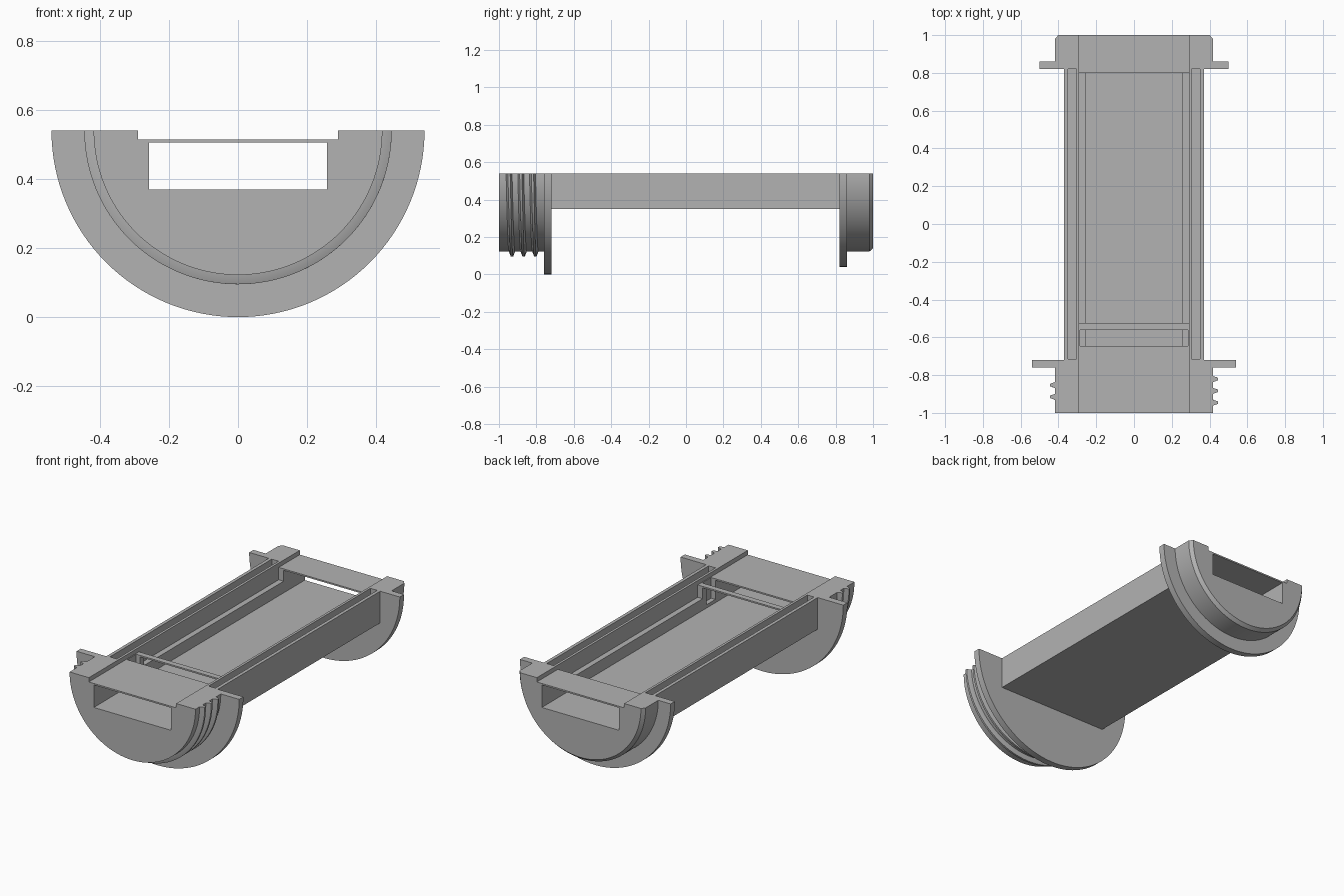
import bpy, bmesh, math

cube = bpy.data.objects.get("Cube")
if cube:
    bpy.data.objects.remove(cube, do_unlink=True)

AXIS = 0.54   # height of the split plane, where the round ends are centred
DRUM = 0.418  # radius of the round ends

grey = bpy.data.materials.new("plain grey")
grey.use_nodes = True
grey.diffuse_color = (0.45, 0.45, 0.45, 1)
grey.node_tree.nodes["Principled BSDF"].inputs["Base Color"].default_value = (0.45, 0.45, 0.45, 1)


def finish(name, bm):
    bmesh.ops.recalc_face_normals(bm, faces=bm.faces)
    mesh = bpy.data.meshes.new(name)
    bm.to_mesh(mesh)
    bm.free()
    obj = bpy.data.objects.new(name, mesh)
    bpy.context.collection.objects.link(obj)
    mesh.materials.append(grey)
    return obj


def box(name, x, y, z):
    """Box from (low, high) pairs."""
    bm = bmesh.new()
    bmesh.ops.create_cube(bm, size=1)
    for v in bm.verts:
        v.co = [a + (b - a) * (c + 0.5) for (a, b), c in zip((x, y, z), v.co)]
    return finish(name, bm)


def drum(name, profile, sides=128):
    """Lathe (y, radius) points around the long axis."""
    bm = bmesh.new()
    rings = []
    for y, r in profile:
        rings.append([bm.verts.new((r * math.cos(t), y, AXIS + r * math.sin(t)))
                      for t in (2 * math.pi * i / sides for i in range(sides))])
    for a, b in zip(rings, rings[1:]):
        for i in range(sides):
            j = (i + 1) % sides
            bm.faces.new((a[i], a[j], b[j], b[i]))
    bm.faces.new(rings[0])
    bm.faces.new(rings[-1])
    return finish(name, bm)


def boolean(target, tool, operation):
    mod = target.modifiers.new(operation, 'BOOLEAN')
    mod.operation = operation
    mod.solver = 'EXACT'
    mod.object = tool
    bpy.context.view_layer.objects.active = target
    bpy.ops.object.modifier_apply(modifier=mod.name)
    bpy.data.objects.remove(tool, do_unlink=True)


def smooth(obj):
    bpy.ops.object.select_all(action='DESELECT')
    obj.select_set(True)
    bpy.context.view_layer.objects.active = obj
    bpy.ops.object.shade_smooth_by_angle(angle=math.radians(25))


# Solid body: long tray joined to the two flanged ends
body = box("half_shell_body", (-0.37, 0.37), (-0.74, 0.84), (0.35, 0.6))
boolean(body, drum("front_end", [(-1, DRUM), (-0.76, DRUM), (-0.76, 0.54), (-0.72, 0.54)]), 'UNION')
boolean(body, drum("back_end", [(0.82, 0.5), (0.86, 0.5), (0.86, DRUM),
                                (0.98, DRUM), (1, DRUM - 0.017)]), 'UNION')

# Cuts: split plane, lid channel, through passage, ledged cavity, plate slot, rail slots
cuts = [
    ((-1, 1), (-2, 2), (AXIS, 2)),
    ((-0.29, 0.29), (-2, 2), (0.514, 0.7)),
    ((-0.257, 0.257), (-2, 2), (0.37, 0.505)),
    ((-0.29, 0.29), (-0.525, 0.8), (0.44, 0.7)),
    ((-0.285, 0.285), (-0.645, -0.56), (0.39, 0.7)),
    ((0.305, 0.35), (-0.715, 0.82), (0.37, 0.7)),
    ((-0.35, -0.305), (-0.715, 0.82), (0.37, 0.7)),
]
for x, y, z in cuts:
    boolean(body, box("cutter", x, y, z), 'DIFFERENCE')
smooth(body)


# Screw thread ridges: each sweeps the lower half, advancing half a pitch
def thread(name, start, sweep, taper):
    bm = bmesh.new()
    steps = 64
    section = [(-0.016, -0.01), (-0.016, 0), (-0.006, 0.027),
               (0.006, 0.027), (0.016, 0), (0.016, -0.01)]
    rings = []
    for i in range(steps + 1):
        f = i / steps
        t = -f * sweep
        fade = min(1, (1 - f) * 5 + 0.05) if taper else 1
        ring = []
        for dy, dr in section:
            r = DRUM + (dr * fade if dr > 0 else dr)
            ring.append(bm.verts.new((r * math.cos(t), start + 0.031 * f * sweep / math.pi + dy,
                                      AXIS + r * math.sin(t))))
        rings.append(ring)
    n = len(section)
    for a, b in zip(rings, rings[1:]):
        for i in range(n):
            j = (i + 1) % n
            bm.faces.new((a[i], a[j], b[j], b[i]))
    bm.faces.new(rings[0])
    bm.faces.new(rings[-1])
    smooth(finish(name, bm))


for k in range(3):
    last = k == 2
    thread(f"thread_ridge_{k + 1}", -0.946 + 0.0625 * k, math.pi * (0.75 if last else 1), last)
